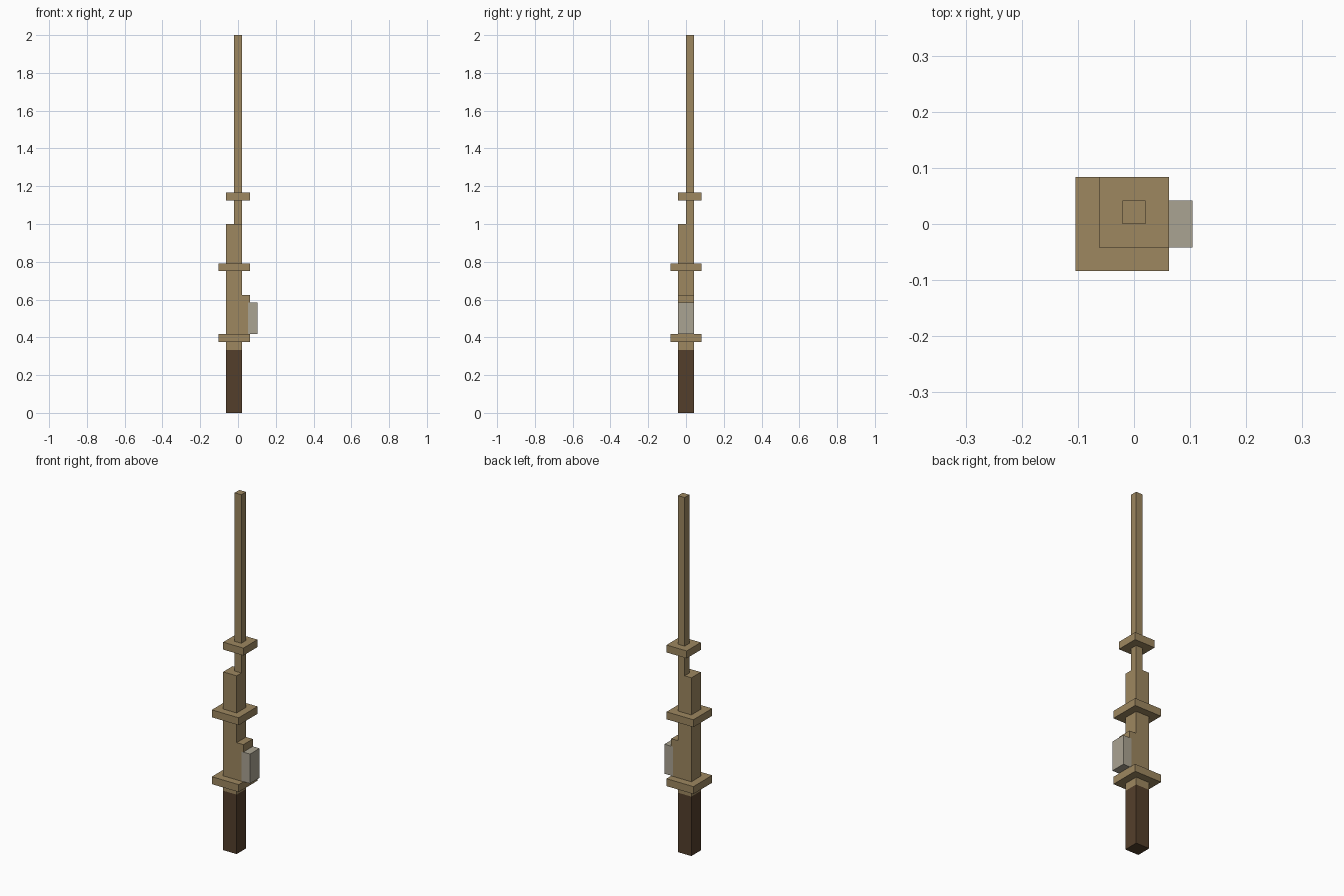
import bpy

if "Cube" in bpy.data.objects:
    bpy.data.objects.remove(bpy.data.objects["Cube"])

U = 1 / 24  # modelling unit: total height is 48 units


def material(name, rgb):
    lin = [(c / 255 / 12.92) if c / 255 <= 0.04045 else ((c / 255 + 0.055) / 1.055) ** 2.4 for c in rgb]
    m = bpy.data.materials.new(name)
    m.diffuse_color = (*lin, 1)
    m.use_nodes = True
    m.node_tree.nodes["Principled BSDF"].inputs["Base Color"].default_value = m.diffuse_color
    return m


brass = material("brass tan", (157, 135, 96))
wood = material("dark brown", (84, 63, 43))
steel = material("warm grey", (170, 163, 146))


def box(name, x, y, z, mat):
    """Box from (min, max) ranges given in units."""
    (x0, x1), (y0, y1), (z0, z1) = [[v * U for v in r] for r in (x, y, z)]
    verts = [(a, b, c) for c in (z0, z1) for a, b in ((x0, y0), (x1, y0), (x1, y1), (x0, y1))]
    faces = [(3, 2, 1, 0), (4, 5, 6, 7)] + [(i, (i + 1) % 4, (i + 1) % 4 + 4, i + 4) for i in range(4)]
    me = bpy.data.meshes.new(name)
    me.from_pydata(verts, [], faces)
    me.materials.append(mat)
    ob = bpy.data.objects.new(name, me)
    bpy.context.collection.objects.link(ob)


# main shaft: dark grip below, tan body above, thin rod on top
box("grip", (-1.5, 0.5), (-1, 1), (0, 8), wood)
box("body", (-1.5, 0.5), (-1, 1), (8, 24), brass)
box("rod", (-0.5, 0.5), (0, 1), (24, 48), brass)

# square collars
for name, z in (("lower_collar", 9), ("middle_collar", 18)):
    box(name, (-2.5, 1.5), (-2, 2), (z, z + 1), brass)
box("upper_collar", (-1.5, 1.5), (-1, 2), (27, 28), brass)

# side mount with grey plate block
box("side_mount", (0.5, 1.5), (-1, 1), (10, 15), brass)
box("side_block", (1.25, 2.5), (-1.015, 1.015), (10.03, 14), steel)
